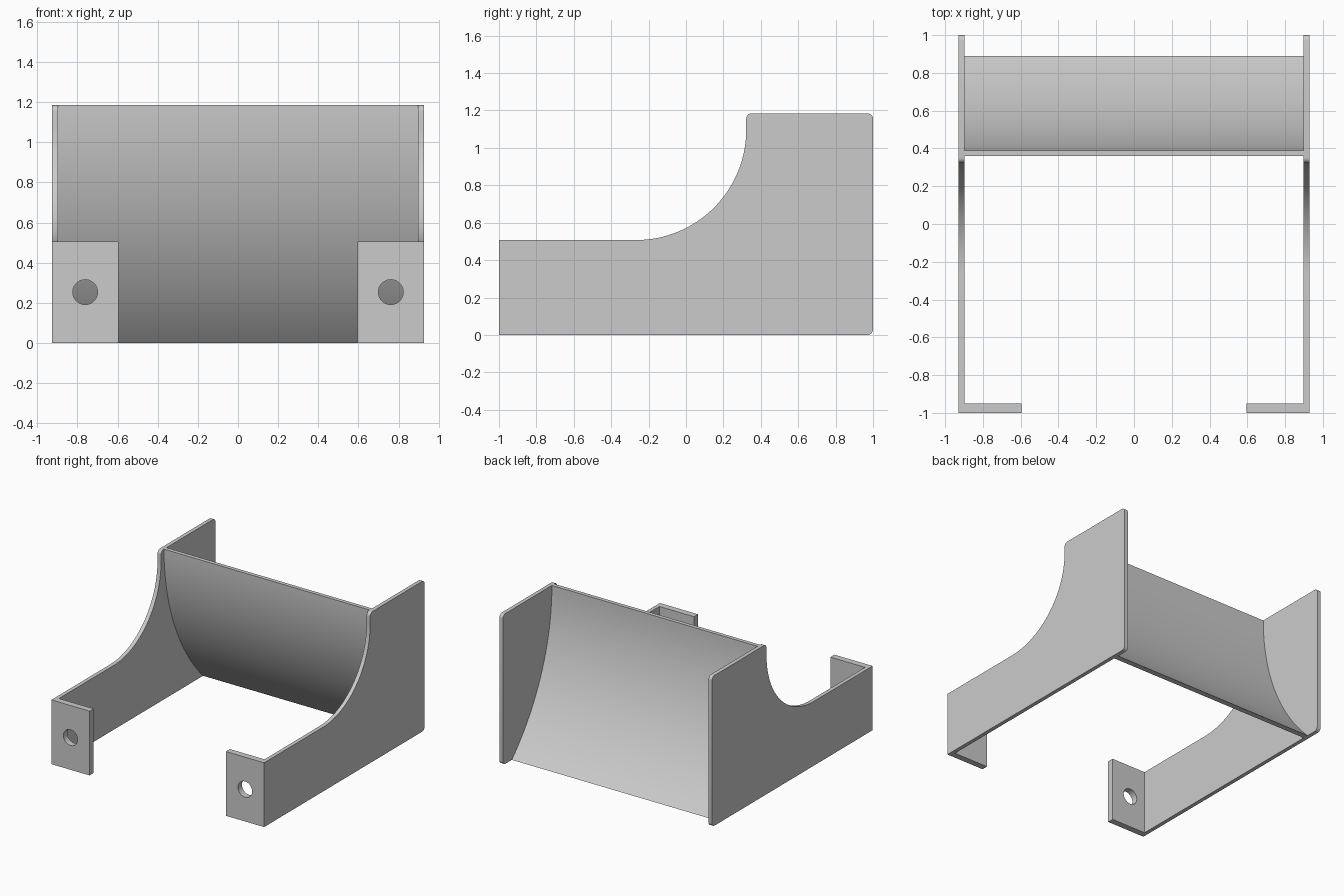
import bpy
import bmesh
from math import cos, sin, pi, sqrt, radians
from mathutils import Vector

if "Cube" in bpy.data.objects:
    bpy.data.objects.remove(bpy.data.objects["Cube"])

# Overall sizes
HEIGHT, ARM_HEIGHT = 1.185, 0.507
OUTER_X, INNER_X = 0.928, 0.897
TAB_X, TAB_DEPTH = 0.595, 0.05
WALL = OUTER_X - INNER_X

grey = bpy.data.materials.new("plain grey")
grey.use_nodes = True
grey.diffuse_color = (0.6, 0.6, 0.6, 1)
grey.node_tree.nodes["Principled BSDF"].inputs["Base Color"].default_value = (0.6, 0.6, 0.6, 1)


def arc(cx, cy, r, start, end, steps):
    """Points on a circle, angles in degrees."""
    angles = [radians(start + (end - start) * i / steps) for i in range(steps + 1)]
    return [(cx + r * cos(a), cy + r * sin(a)) for a in angles]


def plate(name, loops, place, thickness):
    """Fill flat outlines (later ones are holes) and thicken them evenly both ways."""
    bm = bmesh.new()
    for loop in loops:
        verts = [bm.verts.new(place(a, b)) for a, b in loop]
        for v, w in zip(verts, verts[1:] + verts[:1]):
            bm.edges.new((v, w))
    bmesh.ops.triangle_fill(bm, edges=bm.edges[:], use_beauty=True, use_dissolve=False)
    bmesh.ops.recalc_face_normals(bm, faces=bm.faces[:])
    mesh = bpy.data.meshes.new(name)
    bm.to_mesh(mesh)
    bm.free()
    mesh.materials.append(grey)
    obj = bpy.data.objects.new(name, mesh)
    bpy.context.collection.objects.link(obj)
    solid = obj.modifiers.new("thickness", 'SOLIDIFY')
    solid.thickness, solid.offset = thickness, 0
    bpy.ops.object.select_all(action='DESELECT')
    obj.select_set(True)
    bpy.context.view_layer.objects.active = obj
    bpy.ops.object.convert(target='MESH')
    bpy.ops.object.shade_smooth_by_angle(angle=radians(30))
    return obj


# Side wall outline in y, z: low arm, concave sweep, tall rounded back
SWEEP, STEP_Y, ROUND = 0.59, 0.322, 0.03
wall_outline = [(-1, 0)]
wall_outline += arc(1 - ROUND, ROUND, ROUND, -90, 0, 6)
wall_outline += arc(1 - ROUND, HEIGHT - ROUND, ROUND, 0, 90, 6)
wall_outline += arc(STEP_Y + ROUND, HEIGHT - ROUND, ROUND, 90, 180, 6)
wall_outline += arc(STEP_Y - SWEEP, ARM_HEIGHT + SWEEP, SWEEP, 0, -90, 32)
wall_outline += [(-1, ARM_HEIGHT)]

# Mounting tab outline in x, z with a round screw hole
tab_outline = [(TAB_X, 0), (INNER_X, 0), (INNER_X, ARM_HEIGHT), (TAB_X, ARM_HEIGHT)]
hole = arc((TAB_X + OUTER_X) / 2, ARM_HEIGHT / 2, 0.062, 0, 360, 40)[:-1]

for side, s in (("left", 1), ("right", -1)):
    plate(side + "_side_wall", [wall_outline],
          lambda y, z: Vector((s * (OUTER_X + INNER_X) / 2, y, z)), WALL)
    plate(side + "_mounting_tab", [tab_outline, hole],
          lambda x, z: Vector((s * x, -1 + TAB_DEPTH / 2, z)), TAB_DEPTH)

# Curved panel between the walls: vertical at the top, sweeping back to the floor
TOP_Y, BOTTOM_Y = 0.39, 0.89
run = BOTTOM_Y - TOP_Y
radius = (run ** 2 + HEIGHT ** 2) / (2 * run)
centre_y = TOP_Y + radius


def sweep(r, steps=32):
    """Points of the panel curve at even heights, from the top down."""
    heights = [HEIGHT * (1 - i / steps) for i in range(steps + 1)]
    return [(centre_y - sqrt(r * r - (HEIGHT - z) ** 2), z) for z in heights]


plate("curved_panel", [sweep(radius) + sweep(radius + WALL)[::-1]],
      lambda y, z: Vector((0, y, z)), 2 * INNER_X)
